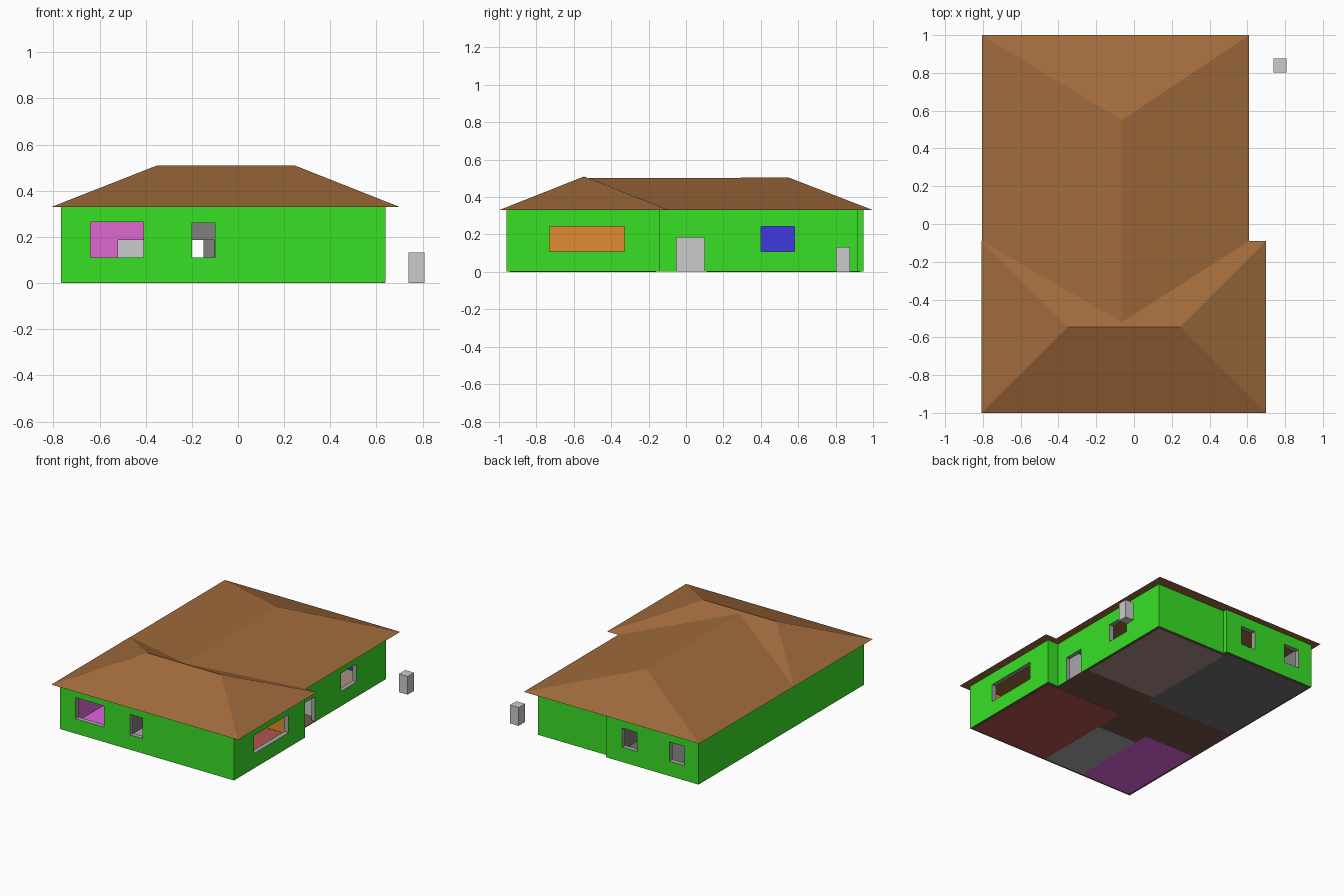
import bpy, bmesh
from mathutils import Vector

if "Cube" in bpy.data.objects:
    bpy.data.objects.remove(bpy.data.objects["Cube"])

H = 0.33  # wall height


def material(name, rgb):
    """Material from a display (sRGB) colour."""
    m = bpy.data.materials.new(name)
    m.diffuse_color = (*[((c + 0.055) / 1.055) ** 2.4 for c in rgb], 1)
    m.use_nodes = True
    m.node_tree.nodes["Principled BSDF"].inputs["Base Color"].default_value = m.diffuse_color
    return m


green = material("green_paint", (0.22, 0.88, 0.15))
brown = material("roof_brown", (0.63, 0.42, 0.235))
reveal = material("reveal_grey", (0.65, 0.65, 0.65))


def make(name, bm, mat=None):
    bmesh.ops.recalc_face_normals(bm, faces=bm.faces[:])
    me = bpy.data.meshes.new(name)
    bm.to_mesh(me)
    bm.free()
    if mat:
        me.materials.append(mat)
    ob = bpy.data.objects.new(name, me)
    bpy.context.collection.objects.link(ob)
    return ob


def add_box(bm, x0, x1, y0, y1, z0, z1):
    vs = bmesh.ops.create_cube(bm, size=1)["verts"]
    for v in vs:
        v.co = ((x0 + x1) / 2 + v.co.x * (x1 - x0),
                (y0 + y1) / 2 + v.co.y * (y1 - y0),
                (z0 + z1) / 2 + v.co.z * (z1 - z0))


def box(name, dims, mat=None):
    bm = bmesh.new()
    add_box(bm, *dims)
    return make(name, bm, mat)


def inset(pts, t):
    """Offset a counter-clockwise right-angled outline inwards."""
    out = []
    for i, p in enumerate(pts):
        p, a, b = Vector(p), Vector(pts[i - 1]), Vector(pts[(i + 1) % len(pts)])
        d1, d2 = (p - a).normalized(), (b - p).normalized()
        out.append(p + t * Vector((-d1.y - d2.y, d1.x + d2.x)))
    return out


def wall_ring(name, pts, t, mat, z0=0.004):
    """Closed loop of walls with thickness t."""
    bm = bmesh.new()
    outer, inner = [Vector(p) for p in pts], inset(pts, t)
    loops = [[bm.verts.new((p.x, p.y, z)) for p in ps]
             for ps, z in ((outer, z0), (outer, H), (inner, H), (inner, z0))]
    n = len(pts)
    for k in range(4):
        a, b = loops[k], loops[(k + 1) % 4]
        for i in range(n):
            j = (i + 1) % n
            bm.faces.new((a[i], a[j], b[j], b[i]))
    return make(name, bm, mat)


# Outer walls
outline = [(-.767, -.96), (.64, -.96), (.64, -.14), (.553, -.14),
           (.553, .92), (-.018, .92), (-.018, .95), (-.767, .95)]
walls = [wall_ring("outer_walls", outline, 0.02, green, 0.002)]

# Hall floor under the whole house
bm = bmesh.new()
f = bm.faces.new([bm.verts.new((p.x, p.y, 0.001)) for p in inset(outline, 0.002)])
for v in bmesh.ops.extrude_face_region(bm, geom=[f])["geom"]:
    if isinstance(v, bmesh.types.BMVert):
        v.co.z = 0.006
make("hall_floor", bm, material("hall_floor", (.47, .34, .29)))

# Hall walls line the space left between the rooms
hall = [(-.747, -.275), (-.335, -.275), (-.335, -.38), (-.01, -.38), (-.01, -.16),
        (.533, -.16), (.533, .16), (-.03, .16), (-.03, .11), (-.747, .11)]
walls.append(wall_ring("hall_walls", hall, 0.01, material("hall_wall", (.77, .77, .77))))

# Rooms: bounds, wall colour, floor colour
rooms = {
    "pink_room": ((-.747, -.335, -.94, -.275), (.87, .41, .81), (.87, .4, .87)),
    "bathroom": ((-.335, -.01, -.94, -.38), (.5, .5, .5), (.66, .66, .66)),
    "orange_room": ((-.01, .62, -.94, -.16), (.88, .55, .19), (.7, .33, .3)),
    "grey_room": ((-.747, -.038, .11, .93), (.5, .5, .5), (.44, .44, .44)),
    "blue_room": ((-.038, .533, .16, .90), (.25, .22, .88), (.67, .55, .52)),
}
for name, ((x0, x1, y0, y1), wall_col, floor_col) in rooms.items():
    rect = [(x0, y0), (x1, y0), (x1, y1), (x0, y1)]
    walls.append(wall_ring(name + "_walls", rect, 0.015, material(name + "_wall", wall_col)))
    box(name + "_floor", (x0, x1, y0, y1, 0, 0.009), material(name + "_floor", floor_col))

# Window and door openings
bm = bmesh.new()
for dims in [
    (-.64, -.41, -1, -.90, .11, .265),     # front wide window
    (-.20, -.10, -1, -.90, .11, .26),      # front small window
    (.58, .70, -.73, -.33, .11, .242),     # right front window
    (.50, .60, .40, .58, .11, .242),       # right rear window
    (-.27, -.15, .90, 1, .11, .25),        # back windows
    (-.655, -.53, .90, 1, .11, .25),
    (.50, .60, -.05, .10, -.01, .185),     # entrance
    (-.52, -.37, -.32, -.25, -.01, .187),  # inner doors
    (-.25, -.105, -.42, -.35, -.01, .187),
    (-.25, -.105, .08, .15, -.01, .187),
]:
    add_box(bm, *dims)
cutter = make("opening_cutter", bm, reveal)
cutter.hide_render = True
for w in walls:
    mod = w.modifiers.new("openings", "BOOLEAN")
    mod.object = cutter
    mod.operation = "DIFFERENCE"
    mod.solver = "EXACT"
    mod.material_mode = "TRANSFER"
    bpy.context.view_layer.objects.active = w
    bpy.ops.object.modifier_apply(modifier=mod.name)
bpy.data.objects.remove(cutter)

# Loose box outside
box("loose_box", (.738, .808, .803, .876, 0, .133))


# Front hip roof
bm = bmesh.new()
for p in ((-.808, -1, H), (.70, -1, H), (.70, -.09, H), (-.808, -.09, H),
          (-.35, -.545, .51), (.245, -.545, .51)):
    bm.verts.new(p)
bmesh.ops.convex_hull(bm, input=bm.verts[:])
bmesh.ops.dissolve_limit(bm, angle_limit=0.01, verts=bm.verts[:], edges=bm.edges[:])
make("front_roof", bm, brown)

# Rear hip roof, its front end running into the front roof
bm = bmesh.new()
v = [bm.verts.new(p) for p in ((-.806, -.09, H), (.61, -.09, H), (.61, 1, H), (-.806, 1, H),
                               (-.065, -.52, .501), (-.065, .55, .504))]
for idx in ((0, 1, 2, 3), (0, 1, 4), (1, 2, 5, 4), (2, 3, 5), (3, 0, 4, 5)):
    bm.faces.new([v[i] for i in idx])
make("rear_roof", bm, brown)
